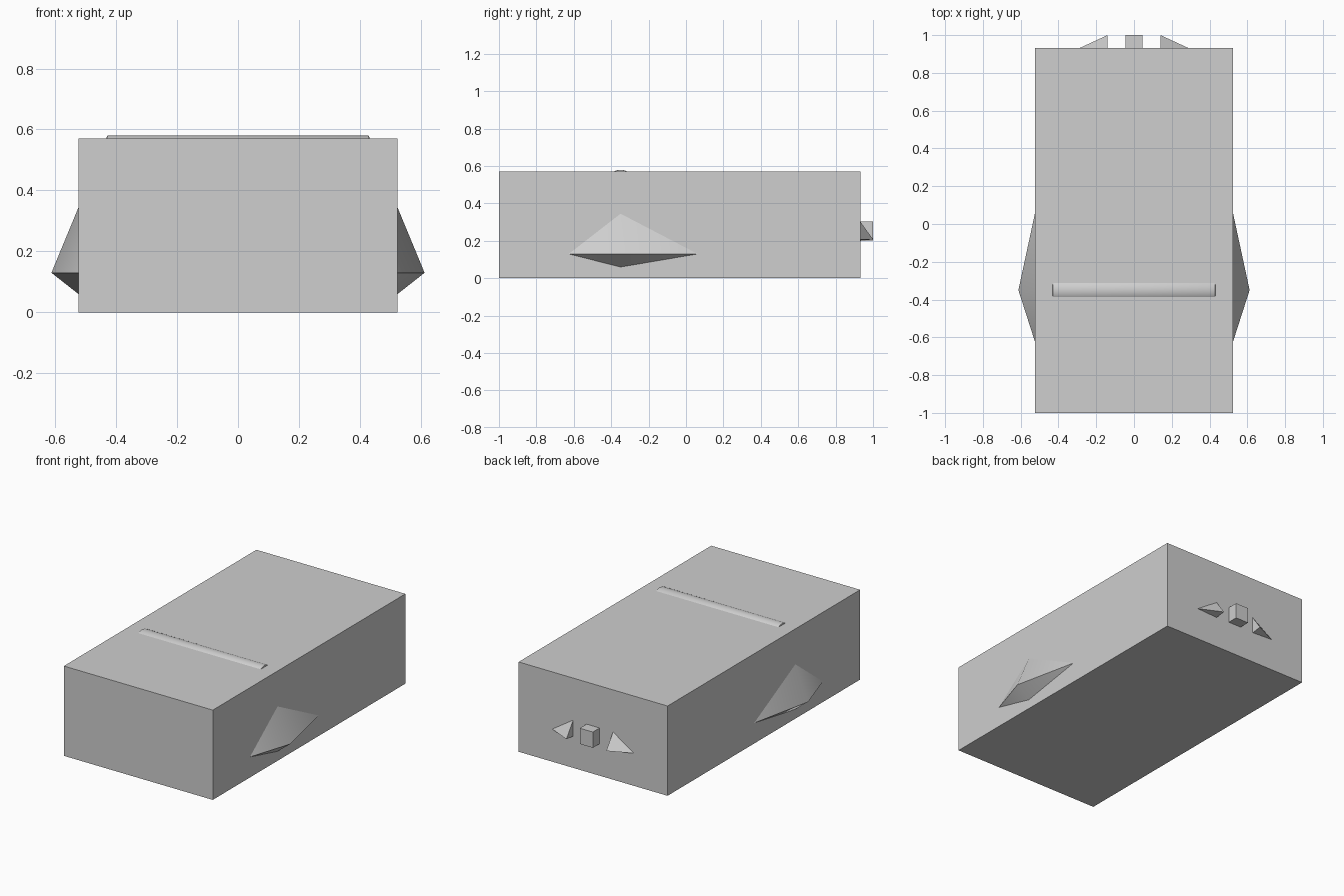
import bpy, bmesh, math
from mathutils import Matrix, Vector

cube = bpy.data.objects.get("Cube")
if cube:
    bpy.data.objects.remove(cube, do_unlink=True)

grey = bpy.data.materials.new("plain grey")
grey.use_nodes = True
COLOUR = (0.62, 0.62, 0.62, 1)
grey.diffuse_color = COLOUR
grey.node_tree.nodes["Principled BSDF"].inputs["Base Color"].default_value = COLOUR


def finish(name, bm):
    """Turn a bmesh into a grey object, smooth only across shallow edges."""
    bmesh.ops.recalc_face_normals(bm, faces=bm.faces)
    mesh = bpy.data.meshes.new(name)
    bm.to_mesh(mesh)
    bm.free()
    mesh.materials.append(grey)
    mesh.shade_smooth()
    mesh.set_sharp_from_angle(angle=math.radians(30))
    obj = bpy.data.objects.new(name, mesh)
    bpy.context.collection.objects.link(obj)
    return obj


def box(name, low, high):
    low, high = Vector(low), Vector(high)
    bm = bmesh.new()
    place = Matrix.Translation((low + high) / 2) @ Matrix.Diagonal((high - low).to_4d())
    bmesh.ops.create_cube(bm, size=1, matrix=place)
    return finish(name, bm)


def spike(name, side, corners):
    """Faceted solid through a few corners, flipped in x by side."""
    bm = bmesh.new()
    for x, y, z in corners:
        bm.verts.new((side * x, y, z))
    bmesh.ops.convex_hull(bm, input=bm.verts)
    return finish(name, bm)


HALF, BACK = 0.523, 0.932

# Main block and the small block on its back
box("body", (-HALF, -1, 0), (HALF, BACK, 0.57))
box("back_block", (-0.046, BACK, 0.203), (0.046, 1, 0.303))

# Side fins and back wedges, one of each per side
fin = [(HALF, -0.627, 0.13), (HALF, -0.35, 0.345), (HALF, 0.063, 0.13),
       (HALF, -0.35, 0.06), (0.612, -0.35, 0.13)]
wedge = [(0.287, BACK, 0.207), (0.14, BACK, 0.303),
         (0.14, BACK, 0.2), (0.14, 1, 0.208)]
for label, side in (("left", 1), ("right", -1)):
    spike(label + "_side_fin", side, fin)
    spike(label + "_back_wedge", side, wedge)

# Crossbar that barely rises out of the top
bm = bmesh.new()
bmesh.ops.create_cone(bm, cap_ends=True, segments=48, radius1=0.074, radius2=0.074,
                      depth=0.862,
                      matrix=Matrix.Translation((0, -0.35, 0.506)) @ Matrix.Rotation(math.pi / 2, 4, "Y"))
rims = [e for e in bm.edges if abs(e.verts[0].co.x - e.verts[1].co.x) < 0.01]
bmesh.ops.bevel(bm, geom=rims, offset=0.005, segments=2, profile=0.5, affect="EDGES")
finish("top_crossbar", bm)
